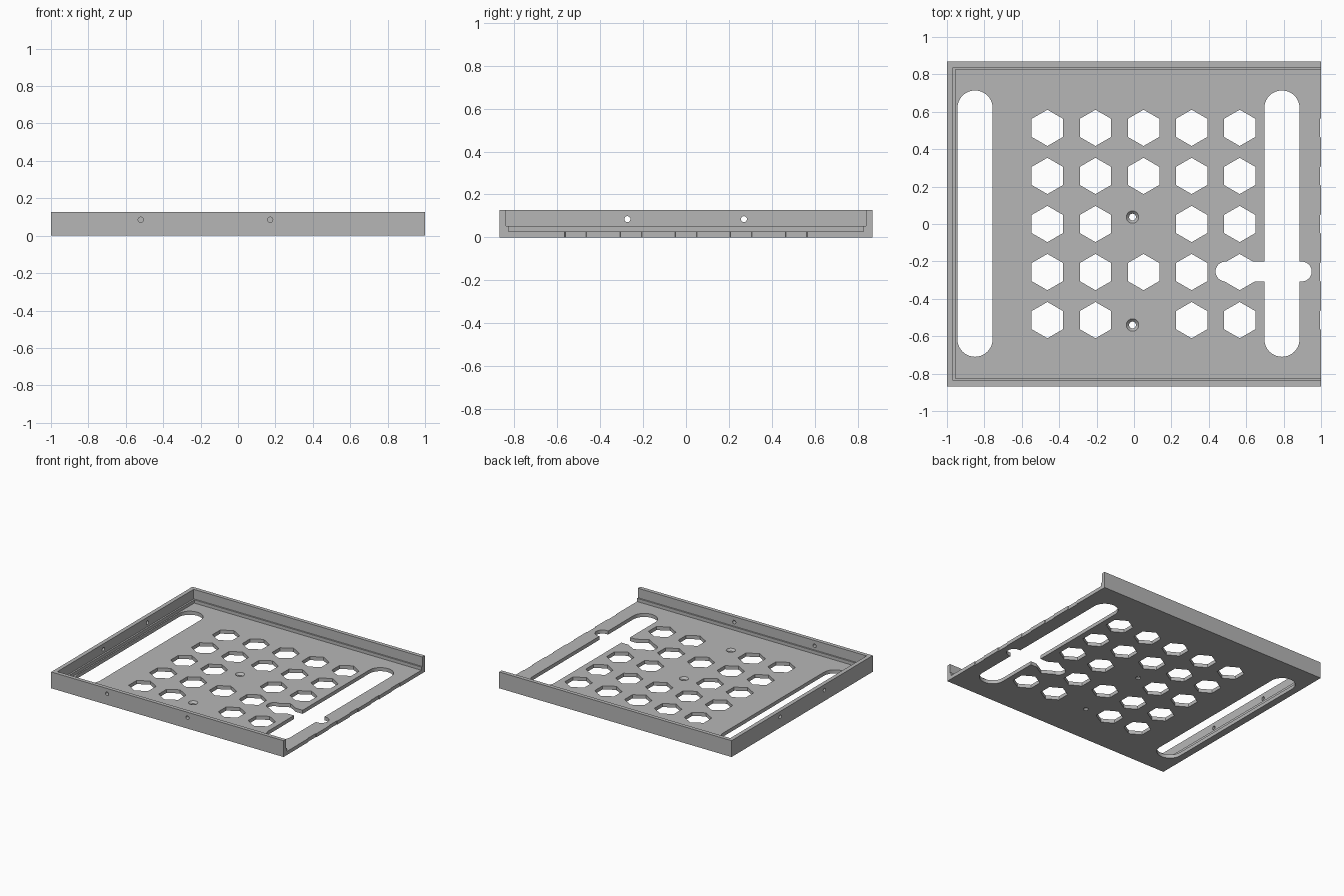
import bpy, bmesh, math
from mathutils import Matrix, Vector

if "Cube" in bpy.data.objects:
    bpy.data.objects.remove(bpy.data.objects["Cube"])

HALF_Y, HEIGHT, FLOOR = 0.868, 0.127, 0.028

grey = bpy.data.materials.new("plain grey")
grey.use_nodes = True
grey.diffuse_color = (0.47, 0.47, 0.47, 1)
grey.node_tree.nodes["Principled BSDF"].inputs["Base Color"].default_value = grey.diffuse_color


def make(name, bm):
    bmesh.ops.recalc_face_normals(bm, faces=bm.faces)
    mesh = bpy.data.meshes.new(name)
    bm.to_mesh(mesh)
    bm.free()
    mesh.materials.append(grey)
    obj = bpy.data.objects.new(name, mesh)
    bpy.context.collection.objects.link(obj)
    return obj


def box(name, low, high):
    low, high = Vector(low), Vector(high)
    bm = bmesh.new()
    bmesh.ops.create_cube(bm, size=1, matrix=Matrix.Translation((low + high) / 2)
                          @ Matrix.Diagonal((*(high - low), 1)))
    return make(name, bm)


def cylinder(name, centre, radius, depth, sides=32, top=None, rot=Matrix()):
    bm = bmesh.new()
    bmesh.ops.create_cone(bm, cap_ends=True, segments=sides, radius1=radius,
                          radius2=radius if top is None else top, depth=depth,
                          matrix=Matrix.Translation(centre) @ rot)
    return make(name, bm)


def slot(name, start, end, radius, steps=20):
    """Vertical prism with rounded ends, running between two centres."""
    start, end = Vector(start), Vector(end)
    heading = math.atan2(end.y - start.y, end.x - start.x)
    bm = bmesh.new()
    ring = []
    for centre, turn in ((end, -math.pi / 2), (start, math.pi / 2)):
        for i in range(steps + 1):
            a = heading + turn + math.pi * i / steps
            ring.append(bm.verts.new((centre.x + radius * math.cos(a),
                                      centre.y + radius * math.sin(a), -0.1)))
    face = bm.faces.new(ring)
    top = bmesh.ops.extrude_face_region(bm, geom=[face])["geom"]
    bmesh.ops.translate(bm, vec=(0, 0, 0.2),
                        verts=[g for g in top if isinstance(g, bmesh.types.BMVert)])
    return make(name, bm)


# Solid block of the tray, then everything cut out of it
tray = box("tray", (-1, -HALF_Y, 0), (1, HALF_Y, HEIGHT))
cutters = []

# Stepped recess, open at one end
cutters.append(box("upper_recess", (-0.968, -0.838, 0.053), (1.1, 0.838, 0.3)))
cutters.append(box("lower_recess", (-0.955, -0.826, FLOOR), (1.1, 0.826, 0.08)))

# Long slots and the short cross slot
for x in (-0.85, 0.791):
    cutters.append(slot("long_slot", (x, -0.616), (x, 0.62), 0.094))
cutters.append(slot("cross_slot", (0.489, -0.254), (0.897, -0.254), 0.053))

# Hexagonal vents; the last column only nicks the open edge
PITCH = 0.257
for col in (0, 1, 2, 3, 4, 6):
    for row in range(-2, 3):
        if col == 2 and row in (-2, 0):
            continue
        cutters.append(cylinder("hex_vent", (-0.463 + col * PITCH, row * PITCH, 0),
                                0.097, 0.2, sides=6))

# Countersunk screw holes in the floor
for y in (0.037, -0.54):
    cutters.append(cylinder("screw_hole", (-0.008, y, 0), 0.018, 0.2))
    cutters.append(cylinder("countersink", (-0.008, y, 0.02), 0.016, 0.02, top=0.035))

# Small holes through the front wall and the closed end wall
for x in (-0.52, 0.172):
    cutters.append(cylinder("front_hole", (x, -HALF_Y, 0.085), 0.014, 0.2,
                            rot=Matrix.Rotation(math.pi / 2, 4, "X")))
for y in (-0.273, 0.27):
    cutters.append(cylinder("end_hole", (-1, y, 0.085), 0.014, 0.2,
                            rot=Matrix.Rotation(math.pi / 2, 4, "Y")))

bpy.context.view_layer.objects.active = tray
for cutter in cutters:
    cutter.hide_render = True
    mod = tray.modifiers.new("cut", "BOOLEAN")
    mod.operation = "DIFFERENCE"
    mod.solver = "EXACT"
    mod.object = cutter
    bpy.ops.object.modifier_apply(modifier=mod.name)
    bpy.data.objects.remove(cutter)

# Smooth only the rounded cut walls
bpy.ops.object.select_all(action="DESELECT")
tray.select_set(True)
bpy.ops.object.shade_smooth_by_angle(angle=math.radians(25))
